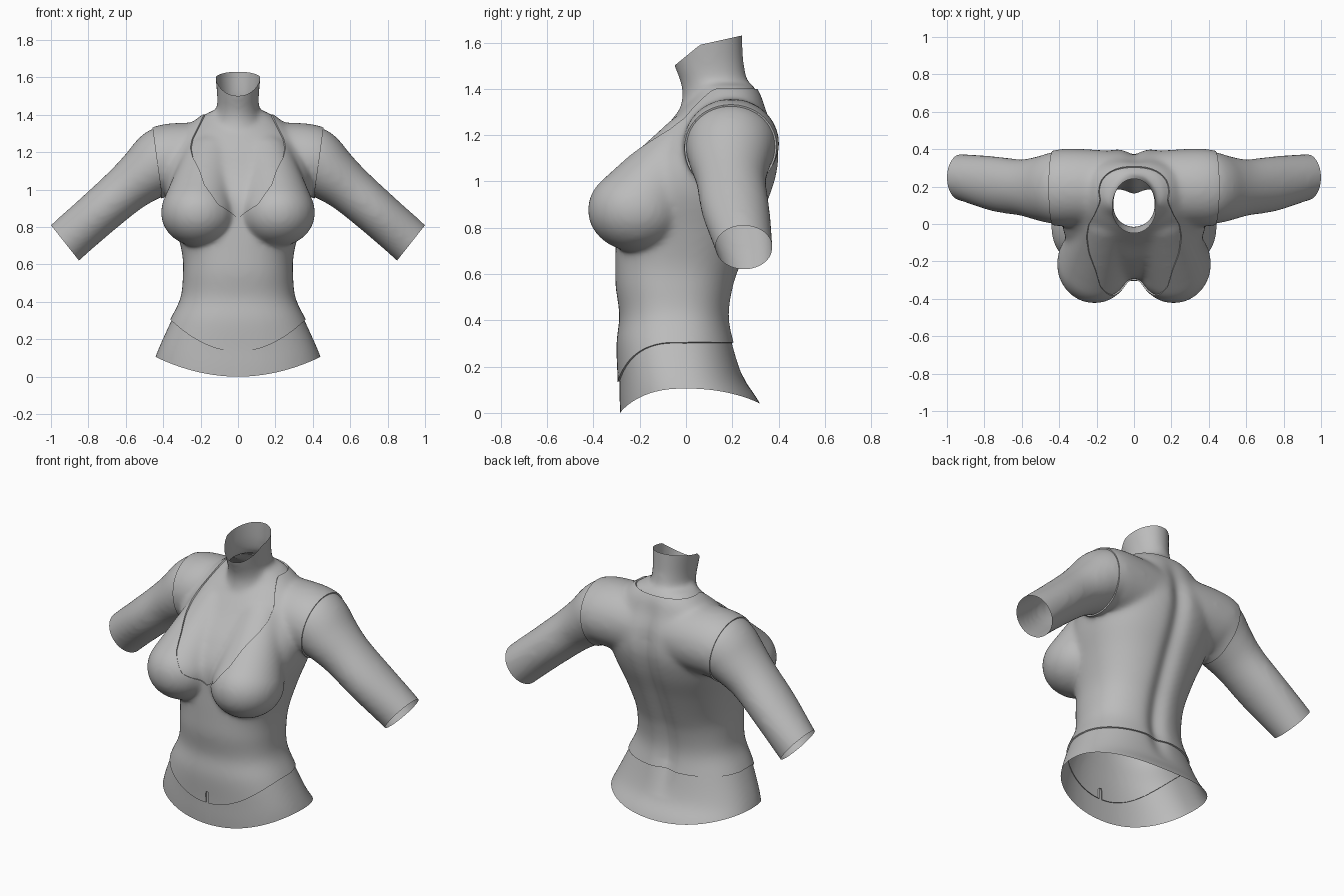
import bpy, bmesh, math
from mathutils import Vector, Matrix

if "Cube" in bpy.data.objects:
    bpy.data.objects.remove(bpy.data.objects["Cube"])

grey = bpy.data.materials.new("plain_grey")
grey.diffuse_color = (0.5, 0.5, 0.5, 1)
grey.use_nodes = True
grey.node_tree.nodes["Principled BSDF"].inputs["Base Color"].default_value = grey.diffuse_color


def smooth_rows(rows, steps=5):
    """Catmull-Rom interpolation through rows of numbers."""
    rows = [Vector(r) for r in rows]
    out = []
    for i in range(len(rows) - 1):
        a, b, c, d = (rows[max(0, min(len(rows) - 1, i + k))] for k in (-1, 0, 1, 2))
        for s in range(steps):
            t = s / steps
            out.append(0.5 * (2 * b + (c - a) * t + (2 * a - 5 * b + 4 * c - d) * t * t
                              + (3 * b - a - 3 * c + d) * t ** 3))
    return out + [rows[-1]]


def loft(bm, rings):
    """Closed tube through rings of points."""
    vs = [[bm.verts.new(p) for p in r] for r in rings]
    n = len(vs[0])
    for a, b in zip(vs, vs[1:]):
        for i in range(n):
            j = (i + 1) % n
            bm.faces.new((a[i], a[j], b[j], b[i]))
    bm.faces.new(vs[0][::-1])
    bm.faces.new(vs[-1])


def upright(bm, rows, power):
    """Loft along z from rows of (z, half width, front y, back y)."""
    rings = []
    for z, w, yf, yb in smooth_rows(rows):
        ring = []
        for i in range(48):
            a = math.tau * i / 48
            c, s = (math.copysign(abs(k) ** (2 / power), k) for k in (math.cos(a), math.sin(a)))
            ring.append(Vector((w * c, (yf + yb) / 2 + (yb - yf) / 2 * s, z)))
        rings.append(ring)
    loft(bm, rings)


def arm(bm, side):
    """Shoulder and arm tube from rows of (x, y, z, in-plane radius, y radius)."""
    rows = smooth_rows([(-0.05, .19, 1.16, .18, .18), (.2, .195, 1.165, .185, .195),
                        (.36, .195, 1.162, .184, .2), (.42, .193, 1.14, .178, .195),
                        (.5, .19, 1.08, .152, .175), (.6, .195, 1.0, .132, .152),
                        (.75, .215, .87, .124, .148), (.925, .25, .715, .122, .125),
                        (1.04, .265, .6, .118, .11)])
    rings = []
    for i, (x, y, z, r, ry) in enumerate(rows):
        a, b = rows[max(i - 1, 0)], rows[min(i + 1, len(rows) - 1)]
        t = Vector((b[0] - a[0], 0, b[2] - a[2])).normalized()
        up = Vector((-t.z, 0, t.x))
        ring = []
        for k in range(32):
            ang = math.tau * k / 32
            p = Vector((x, y, z)) + up * r * math.sin(ang) + Vector((0, ry * math.cos(ang), 0))
            ring.append(Vector((p.x * side, p.y, p.z)))
        rings.append(ring)
    loft(bm, rings)


def ellipsoid(bm, centre, radii):
    bmesh.ops.create_uvsphere(bm, u_segments=32, v_segments=20, radius=1,
                              matrix=Matrix.Translation(centre) @ Matrix.Diagonal((*radii, 1)))


# Rough body volumes: trunk, neck, arms, bust
rough = bmesh.new()
upright(rough, [(-.1, .5, -.28, .38), (.05, .46, -.287, .315), (.15, .425, -.288, .25),
                (.3, .357, -.293, .205), (.42, .30, -.28, .185), (.55, .287, -.297, .205),
                (.65, .29, -.298, .24), (.8, .325, -.295, .30), (.95, .37, -.285, .365),
                (1.08, .385, -.215, .397), (1.2, .36, -.115, .385), (1.3, .29, -.035, .345),
                (1.37, .22, .03, .32), (1.42, .15, .05, .285)], 2.3)
upright(rough, [(1.2, .15, -.06, .3), (1.35, .135, -.018, .29), (1.42, .115, -.022, .27),
                (1.5, .112, -.052, .252), (1.6, .121, -.08, .245), (1.72, .13, -.1, .24)], 2)
for side in (-1, 1):
    arm(rough, side)
    # Bust tapers smoothly up towards the collarbone
    low = [Vector((.212 * side, -.213, .877)), Vector((.194, .205, .174))]
    high = [Vector((.15 * side, .0, 1.19)), Vector((.13, .1, .1))]
    for i in range(13):
        c, r = (a.lerp(b, i / 12) for a, b in zip(low, high))
        ellipsoid(rough, c, r)
bmesh.ops.recalc_face_normals(rough, faces=rough.faces)
mesh = bpy.data.meshes.new("body_form")
rough.to_mesh(mesh)
form = bpy.data.objects.new("body_form", mesh)
bpy.context.collection.objects.link(form)
rm = form.modifiers.new("fuse", 'REMESH')
rm.mode, rm.voxel_size = 'VOXEL', .014
sm = form.modifiers.new("soften", 'SMOOTH')
sm.factor, sm.iterations = .5, 22
bm = bmesh.new()
bm.from_object(form, bpy.context.evaluated_depsgraph_get())
bpy.data.objects.remove(form)

# Spine groove
for v in bm.verts:
    x, y, z = v.co
    if y > .05:
        fade = max(0, min(1, (z - .15) / .2, (1.4 - z) / .25))
        v.co.y -= .03 * fade * math.exp(-(x / .055) ** 2)


def table(x, pts):
    """Piecewise linear lookup, flat past the ends."""
    if x <= pts[0][0]:
        return pts[0][1]
    for (a, p), (b, q) in zip(pts, pts[1:]):
        if x <= b:
            return p + (q - p) * (x - a) / (b - a)
    return pts[-1][1]


def slice_field(f):
    """Cut edges into the mesh where f crosses zero."""
    bmesh.ops.triangulate(bm, faces=bm.faces[:])
    val = {v: f(v.co) or 1e-9 for v in bm.verts}
    touched = {}
    for e in list(bm.edges):
        a, b = e.verts
        if val[a] * val[b] < 0:
            faces = list(e.link_faces)
            t = val[a] / (val[a] - val[b])
            new = bmesh.utils.edge_split(e, a, min(.97, max(.03, t)))[1]
            for face in faces:
                touched.setdefault(face, []).append(new)
    for face, vs in touched.items():
        if len(vs) == 2:
            bmesh.utils.face_split(face, vs[0], vs[1])


# Outlines of the openings and seams (positive = cut away or outside the vest)
def bottom(p):
    return .105 - max(0, 1 - (p.x / .44) ** 2) * (.105 if p.y < 0 else .065) - p.z


def neck_top(p):
    return p.z - table(p.y, [(-.06, 1.49), (-.05, 1.5), (.06, 1.59), (.24, 1.63)])


def arm_end(p):
    return min((abs(p.x) - .925) * .785 - (p.z - .715) * .62, abs(p.x) - .6)


def armhole(p):
    return min(abs(p.x) - .412 - .13 * max(0, p.z - 1), p.z - .5)


def neckline(p):
    w = table(p.z, [(.8, -.06), (.85, 0), (.92, .11), (1.02, .18), (1.1, .205),
                    (1.17, .24), (1.22, .25), (1.27, .24), (1.35, .2), (1.41, .17)])
    return max(min(w - abs(p.x), .2 - p.y), p.z - 1.395)


def vest_hem(p):
    rise = max(0, 1 - (p.x / .355) ** 2) if p.y < 0 else 0
    slit = min(.009 - abs(p.x), .2 - p.z, -p.y)
    return max(.302 - .168 * rise - p.z, slit)


for cut in (bottom, neck_top, arm_end):
    slice_field(cut)
    bmesh.ops.delete(bm, geom=[f for f in bm.faces if cut(f.calc_center_median()) > 0],
                     context='FACES')

# Extra edges for the small slit at the front hem
for x in (-.007, .007):
    near = [f for f in bm.faces if f.calc_center_median().z < .23 and f.calc_center_median().y < 0
            and abs(f.calc_center_median().x) < .05]
    geom = near + list({e for f in near for e in f.edges}) + list({v for f in near for v in f.verts})
    bmesh.ops.bisect_plane(bm, geom=geom, plane_co=(x, 0, 0), plane_no=(1, 0, 0))
for seam in (armhole, neckline, vest_hem):
    slice_field(seam)


def part_of(p):
    if armhole(p) > 0:
        return "right_sleeve" if p.x < 0 else "left_sleeve"
    if neckline(p) > 0:
        return "neck_and_chest"
    return "hips" if vest_hem(p) > 0 else "vest"


bm.normal_update()
for name in ("vest", "left_sleeve", "right_sleeve", "neck_and_chest", "hips"):
    part = bm.copy()
    bmesh.ops.delete(part, geom=[f for f in part.faces if part_of(f.calc_center_median()) != name],
                     context='FACES')
    part.normal_update()
    if name == "vest":
        # Vest sits slightly proud, with a turned-in rim
        normals = {v: v.normal.copy() for v in part.verts}
        for v, n in normals.items():
            v.co += n * .008
        rim = [e for e in part.edges if e.is_boundary]
        made = bmesh.ops.extrude_edge_only(part, edges=rim)["geom"]
        for v in [g for g in made if isinstance(g, bmesh.types.BMVert)]:
            src = next(e.other_vert(v) for e in v.link_edges if e.other_vert(v) in normals)
            v.co -= normals[src] * .012
    me = bpy.data.meshes.new(name)
    part.to_mesh(me)
    part.free()
    me.materials.append(grey)
    ob = bpy.data.objects.new(name, me)
    bpy.context.collection.objects.link(ob)
    bpy.ops.object.select_all(action='DESELECT')
    ob.select_set(True)
    bpy.context.view_layer.objects.active = ob
    bpy.ops.object.shade_smooth_by_angle(angle=math.radians(50))
